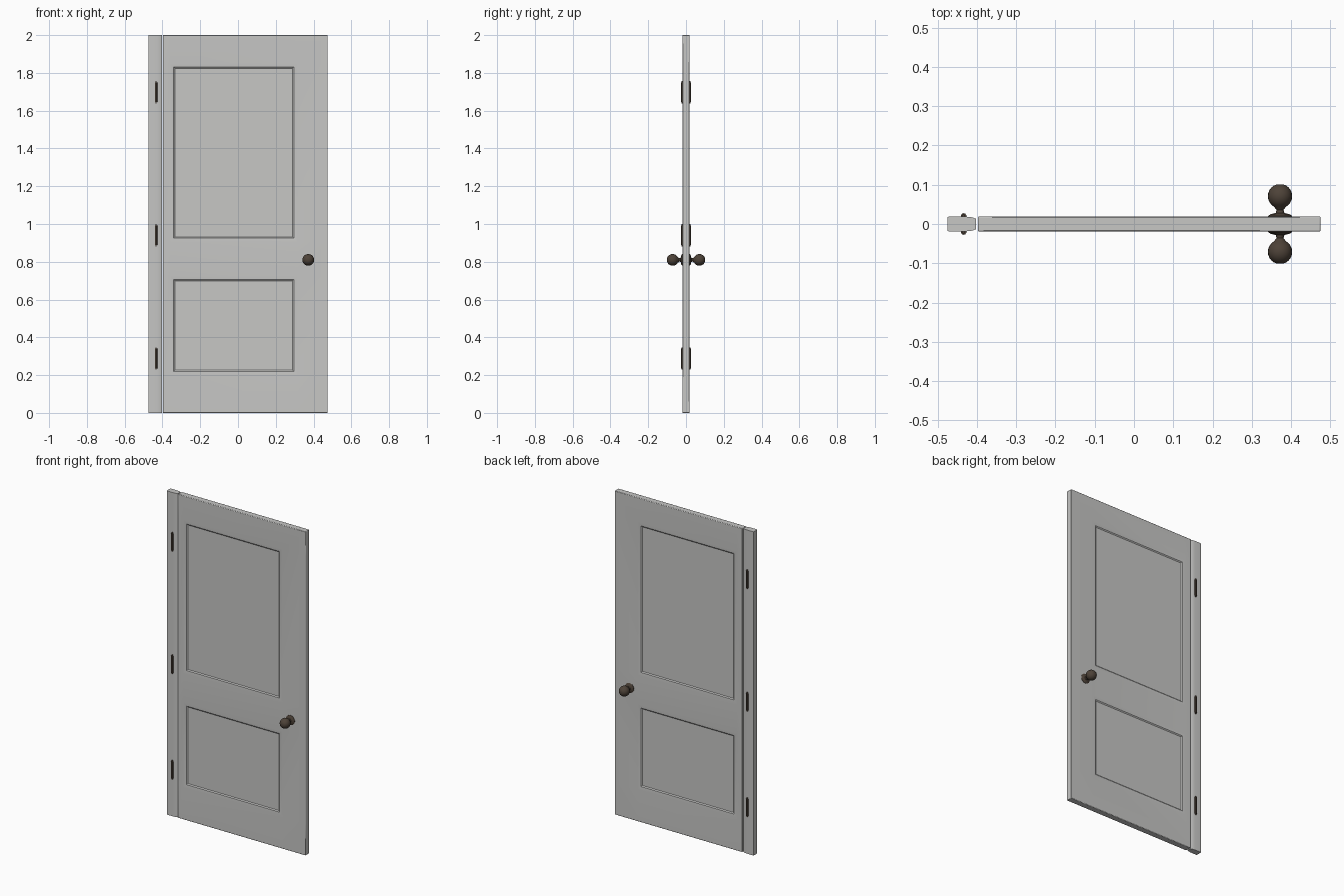
import bpy, bmesh
from math import pi, cos, sin
from mathutils import Matrix

cube = bpy.data.objects.get("Cube")
if cube:
    bpy.data.objects.remove(cube, do_unlink=True)


def material(name, rgb):
    m = bpy.data.materials.new(name)
    m.use_nodes = True
    m.diffuse_color = (*rgb, 1)
    m.node_tree.nodes["Principled BSDF"].inputs["Base Color"].default_value = (*rgb, 1)
    return m


PAINT = material("grey white paint", (0.57, 0.57, 0.56))
BRONZE = material("dark bronze", (0.075, 0.055, 0.04))


def finish(bm, name, mat, angle=30):
    bmesh.ops.recalc_face_normals(bm, faces=bm.faces)
    me = bpy.data.meshes.new(name)
    bm.to_mesh(me)
    bm.free()
    me.materials.append(mat)
    ob = bpy.data.objects.new(name, me)
    bpy.context.collection.objects.link(ob)
    bpy.ops.object.select_all(action='DESELECT')
    ob.select_set(True)
    bpy.context.view_layer.objects.active = ob
    bpy.ops.object.shade_smooth_by_angle(angle=angle * pi / 180)
    return ob


# Door leaf: a gridded slab with two sunken panels on each side
T = 0.019
xs = [-0.398, -0.36, 0.315, 0.475]
zs = [0, 0.2, 0.725, 0.905, 1.85, 2]
bm = bmesh.new()
sides = [[[bm.verts.new((x, y, z)) for x in xs] for z in zs] for y in (-T, T)]
panels = []
for grid in sides:
    for r in range(len(zs) - 1):
        for c in range(len(xs) - 1):
            f = bm.faces.new((grid[r][c], grid[r][c + 1], grid[r + 1][c + 1], grid[r + 1][c]))
            if c == 1 and r in (1, 3):
                panels.append(f)
rim = [e for e in bm.edges if e.is_boundary]
bmesh.ops.bridge_loops(bm, edges=rim)
bmesh.ops.recalc_face_normals(bm, faces=bm.faces)
# Shallow slope, flat step, then a steeper moulding down to the panel field
for width, depth in ((0.02, -0.002), (0.008, 0), (0.009, -0.005)):
    bmesh.ops.inset_individual(bm, faces=panels, thickness=width, depth=depth)
leaf = finish(bm, "door_leaf", PAINT, 12)
bev = leaf.modifiers.new("soft_edges", 'BEVEL')
bev.width, bev.segments, bev.limit_method, bev.angle_limit = 0.003, 2, 'ANGLE', pi / 3

# Hinge stile: an extruded strip that thins toward the leaf
bm = bmesh.new()
half = [(-0.475, 0.017), (-0.472, 0.019), (-0.43, 0.019), (-0.412, 0.017), (-0.402, 0.013)]
outline = half + [(x, -y) for x, y in reversed(half)]
base = bm.faces.new([bm.verts.new((x, y, 0)) for x, y in outline])
ext = bmesh.ops.extrude_face_region(bm, geom=[base])
bmesh.ops.translate(bm, vec=(0, 0, 2),
                    verts=[v for v in ext["geom"] if isinstance(v, bmesh.types.BMVert)])
finish(bm, "hinge_stile", PAINT)

# Hinges: a knuckle barrel with tips on each side of the stile
for label, zc in (("lower", 0.288), ("middle", 0.94), ("upper", 1.697)):
    for side, s in (("front", -1), ("back", 1)):
        bm = bmesh.new()
        for r, h in ((0.007, 0.104), (0.004, 0.118)):
            bmesh.ops.create_cone(bm, cap_ends=True, segments=10, radius1=r, radius2=r, depth=h,
                                  matrix=Matrix.Translation((-0.434, s * 0.0205, zc)))
        finish(bm, f"{label}_{side}_hinge", BRONZE)


# Knobs: rose, neck and ball turned as one profile
def knob(name, s, n=20):
    ball = 0.031
    profile = [(0.03, 0.017), (0.03, 0.021), (0.024, 0.025), (0.011, 0.028), (0.009, 0.036)]
    profile += [(ball * sin(a * pi / 12), 0.071 - ball * cos(a * pi / 12)) for a in range(2, 12)]
    bm = bmesh.new()
    rings = [[bm.verts.new((0.372 + r * cos(2 * pi * i / n), s * y, 0.81 + r * sin(2 * pi * i / n)))
              for i in range(n)] for r, y in profile]
    for a, b in zip(rings, rings[1:]):
        for i in range(n):
            j = (i + 1) % n
            bm.faces.new((a[i], a[j], b[j], b[i]))
    bm.faces.new(rings[0])
    bm.faces.new(rings[-1])
    finish(bm, name, BRONZE, 35)


knob("front_knob", -1)
knob("back_knob", 1)
